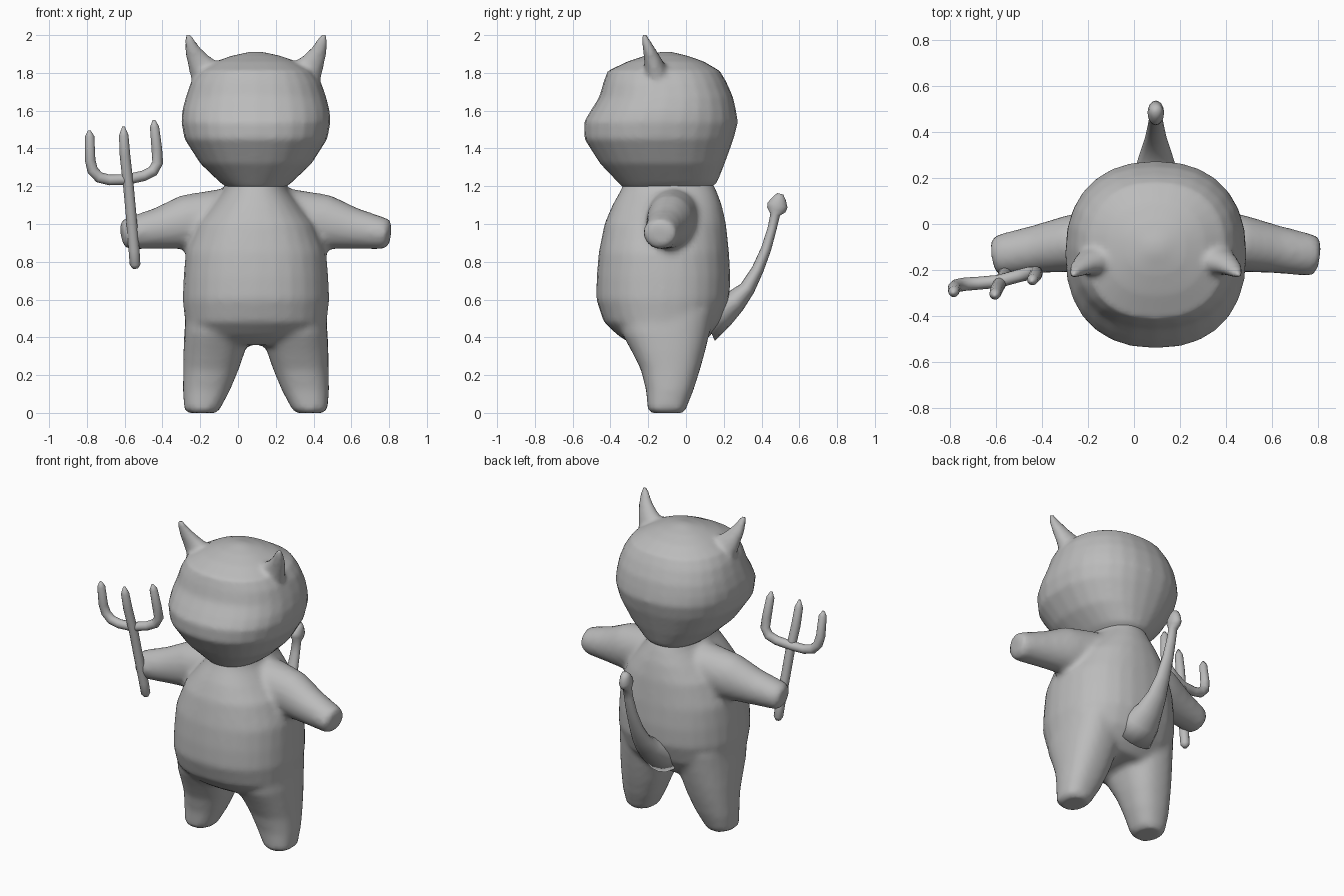
import bpy, bmesh, math
from mathutils import Vector

CX = 0.095  # mirror plane of the figure

grey = bpy.data.materials.new("plain grey")
grey.diffuse_color = (0.5, 0.5, 0.5, 1)


def sgnpow(v, e):
    return math.copysign(abs(v) ** e, v)


def loft(bm, rings, ref=(1, 0, 0), axis=None, n=20, power=2.0):
    """Closed skin over rings (x, y, z, radius along ref, radius across)."""
    cs = [Vector(r[:3]) for r in rings]
    loops = []
    for i, r in enumerate(rings):
        t = Vector(axis) if axis else cs[min(i + 1, len(cs) - 1)] - cs[max(i - 1, 0)]
        t.normalize()
        u = Vector(ref)
        u = (u - t * u.dot(t)).normalized()
        v = t.cross(u)
        ring = []
        for k in range(n):
            a = 2 * math.pi * k / n
            ring.append(bm.verts.new(cs[i] + u * r[3] * sgnpow(math.cos(a), 2 / power)
                                     + v * r[4] * sgnpow(math.sin(a), 2 / power)))
        loops.append(ring)
    for a, b in zip(loops, loops[1:]):
        for k in range(n):
            bm.faces.new((a[k], a[(k + 1) % n], b[(k + 1) % n], b[k]))
    bm.faces.new(loops[0][::-1])
    bm.faces.new(loops[-1])


def column(bm, rows, cx=CX, power=2.3):
    """Upright loft from rows (z, half width, front y, back y)."""
    loft(bm, [(cx, (f + b) / 2, z, w, (b - f) / 2) for z, w, f, b in rows],
         axis=(0, 0, 1), n=28, power=power)


def finish(name, bm, voxel=None, smooth=4):
    bmesh.ops.recalc_face_normals(bm, faces=bm.faces)
    me = bpy.data.meshes.new(name)
    bm.to_mesh(me)
    bm.free()
    me.materials.append(grey)
    ob = bpy.data.objects.new(name, me)
    bpy.context.collection.objects.link(ob)
    for p in me.polygons:
        p.use_smooth = True
    if voxel:  # fuse overlapping limbs into one skin
        m = ob.modifiers.new("fuse", "REMESH")
        m.mode = "VOXEL"
        m.voxel_size = voxel
        m.use_smooth_shade = True
        s = ob.modifiers.new("soften", "SMOOTH")
        s.factor = 0.5
        s.iterations = smooth
    return ob


# Body: torso, two legs, two arms
bm = bmesh.new()
column(bm, [(0.36, 0.26, -0.28, 0.08), (0.41, 0.34, -0.36, 0.13),
            (0.48, 0.375, -0.435, 0.185), (0.60, 0.388, -0.475, 0.23),
            (0.72, 0.383, -0.473, 0.235), (0.85, 0.372, -0.462, 0.228),
            (1.00, 0.315, -0.432, 0.212), (1.10, 0.235, -0.39, 0.19),
            (1.18, 0.17, -0.345, 0.16), (1.24, 0.15, -0.32, 0.13)])
for s in (-1, 1):
    leg = [(0.0, 0.285, 0.075, -0.185, -0.015), (0.02, 0.285, 0.095, -0.203, 0.0),
           (0.12, 0.262, 0.125, -0.212, 0.04), (0.23, 0.238, 0.147, -0.24, 0.075),
           (0.32, 0.222, 0.162, -0.285, 0.1), (0.42, 0.205, 0.175, -0.34, 0.125),
           (0.55, 0.2, 0.17, -0.36, 0.15)]
    loft(bm, [(CX + s * d, (f + b) / 2, z, w, (b - f) / 2) for z, d, w, f, b in leg],
         axis=(0, 0, 1), n=24, power=2.4)
    arm = [(0.03, -0.06, 1.05, 0.13, 0.15), (0.2, -0.07, 1.035, 0.14, 0.148),
           (0.37, -0.085, 1.01, 0.125, 0.145), (0.52, -0.11, 0.975, 0.105, 0.11),
           (0.67, -0.135, 0.95, 0.092, 0.085), (0.695, -0.138, 0.945, 0.085, 0.078),
           (0.71, -0.14, 0.943, 0.06, 0.055)]
    loft(bm, [(CX + s * d, y, z, a, b) for d, y, z, a, b in arm], ref=(0, 1, 0))
finish("body", bm, 0.02)

# Head with muzzle bulge and two horns
bm = bmesh.new()
column(bm, [(1.19, 0.15, -0.33, 0.13), (1.22, 0.19, -0.36, 0.165),
            (1.32, 0.295, -0.455, 0.205), (1.45, 0.378, -0.538, 0.252),
            (1.54, 0.395, -0.54, 0.275), (1.60, 0.39, -0.505, 0.265),
            (1.67, 0.372, -0.46, 0.25), (1.75, 0.345, -0.437, 0.215),
            (1.81, 0.305, -0.415, 0.18), (1.86, 0.215, -0.31, 0.095),
            (1.89, 0.13, -0.22, 0.01), (1.912, 0.03, -0.13, -0.08)])
for s in (-1, 1):
    horn = [(0.22, -0.15, 1.72, 0.1, 0.075), (0.27, -0.16, 1.81, 0.085, 0.062),
            (0.31, -0.178, 1.87, 0.058, 0.045), (0.335, -0.195, 1.92, 0.042, 0.033),
            (0.352, -0.213, 1.97, 0.027, 0.022), (0.36, -0.225, 2.006, 0.012, 0.012)]
    loft(bm, [(CX + s * d, y, z, a, b) for d, y, z, a, b in horn])
finish("head", bm, 0.016, 3)

# Tail with a bulb at its tip
bm = bmesh.new()
loft(bm, [(CX, 0.10, 0.50, 0.14, 0.13), (CX, 0.19, 0.54, 0.115, 0.09),
          (CX, 0.26, 0.59, 0.085, 0.062), (CX, 0.325, 0.66, 0.064, 0.042),
          (CX, 0.38, 0.76, 0.046, 0.032), (CX, 0.425, 0.87, 0.036, 0.027),
          (CX, 0.457, 0.98, 0.03, 0.024), (CX, 0.472, 1.05, 0.028, 0.026),
          (CX, 0.478, 1.075, 0.034, 0.05), (CX, 0.485, 1.10, 0.036, 0.054),
          (CX, 0.493, 1.135, 0.03, 0.036), (CX, 0.499, 1.16, 0.018, 0.016)], n=16)
finish("tail", bm)

# Trident: shaft with middle prong, then the curved fork
bm = bmesh.new()
loft(bm, [(x, y, z, r, r) for x, y, z, r in [
    (-0.543, -0.175, 0.765, 0.015), (-0.545, -0.178, 0.785, 0.028),
    (-0.55, -0.19, 0.86, 0.029), (-0.567, -0.228, 1.06, 0.028),
    (-0.58, -0.25, 1.2, 0.028), (-0.598, -0.285, 1.36, 0.028),
    (-0.605, -0.305, 1.47, 0.025), (-0.606, -0.312, 1.515, 0.007)]], n=12)
loft(bm, [(x, y, z, r, r) for x, y, z, r in [
    (-0.787, -0.3, 1.495, 0.007), (-0.785, -0.295, 1.465, 0.024),
    (-0.783, -0.277, 1.34, 0.028), (-0.77, -0.268, 1.285, 0.029),
    (-0.735, -0.262, 1.247, 0.029), (-0.68, -0.258, 1.233, 0.028),
    (-0.59, -0.25, 1.235, 0.028), (-0.50, -0.225, 1.255, 0.028),
    (-0.45, -0.213, 1.28, 0.029), (-0.425, -0.213, 1.325, 0.029),
    (-0.43, -0.225, 1.4, 0.028), (-0.442, -0.243, 1.515, 0.024),
    (-0.445, -0.25, 1.55, 0.007)]], ref=(0, 1, 0), n=12)
finish("trident", bm)
